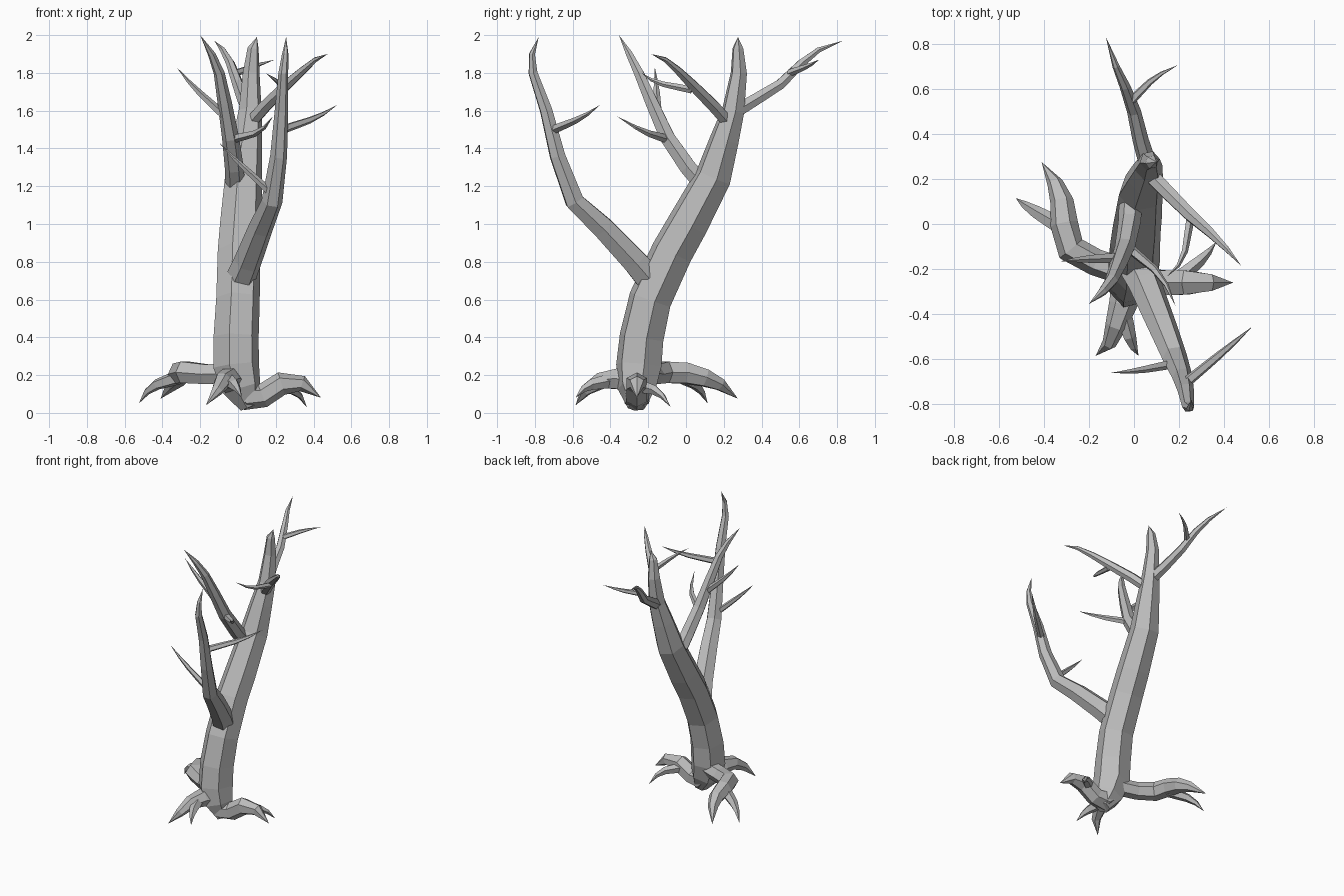
import bpy, bmesh, math
from mathutils import Vector

bark = bpy.data.materials.new("grey_bark")
bark.diffuse_color = (0.5, 0.5, 0.5, 1)


def limb(name, pts, phase=15, sides=6):
    """Faceted tapering tube through (x, y, z, radius); radius 0 closes to a point."""
    bm = bmesh.new()
    P = [Vector(p[:3]) for p in pts]
    n = None
    prev = None
    for i, p in enumerate(pts):
        t = (P[min(i + 1, len(P) - 1)] - P[max(i - 1, 0)]).normalized()
        if n is None:
            n = Vector((1, 0, 0)) if abs(t.x) < 0.8 else Vector((0, 1, 0))
        n = (n - t * n.dot(t)).normalized()      # carry the frame along the path
        b = t.cross(n)
        if p[3] == 0:
            tip = bm.verts.new(P[i])
            for k in range(sides):
                bm.faces.new((prev[k], prev[(k + 1) % sides], tip))
            break
        ring = []
        for k in range(sides):
            a = math.radians(phase) + math.tau * k / sides
            ring.append(bm.verts.new(P[i] + (n * math.cos(a) + b * math.sin(a)) * p[3]))
        if prev:
            for k in range(sides):
                j = (k + 1) % sides
                bm.faces.new((prev[k], prev[j], ring[j], ring[k]))
        else:
            bm.faces.new(ring[::-1])
        prev = ring
    bmesh.ops.recalc_face_normals(bm, faces=bm.faces)
    me = bpy.data.meshes.new(name)
    bm.to_mesh(me)
    bm.free()
    me.materials.append(bark)
    ob = bpy.data.objects.new(name, me)
    bpy.context.collection.objects.link(ob)


def twig(name, a, m, e, r=0.024):
    """Thin curved side shoot: base, middle, tip."""
    a, m, e = Vector(a), Vector(m), Vector(e)
    q = (m + e) / 2 + (m - (a + e) / 2) * 0.4
    limb(name, [(*a, r), (*((a + m) / 2), r * 0.9), (*m, r * 0.75), (*q, r * 0.45), (*e, 0)], 0, 5)


# leaning trunk
limb("trunk", [(.06, -.26, .03, .05), (.02, -.26, .13, .105), (-.01, -.25, .25, .125),
               (-.01, -.235, .4, .122), (0, -.19, .6, .118), (.005, -.075, .85, .115),
               (.015, .01, 1.0, .112), (.03, .145, 1.25, .1), (.05, .205, 1.45, .08),
               (.065, .25, 1.6, .062), (.07, .28, 1.8, .045), (.08, .275, 1.93, .03),
               (.1, .275, 1.99, 0)])

# roots and their side shoots
limb("right_root", [(.0, -.26, .14, .08), (.06, -.26, .085, .075), (.13, -.26, .09, .063), (.23, -.26, .155, .062),
                    (.34, -.26, .155, .042), (.44, -.26, .08, 0)], 0)
twig("right_root_shoot", (.2, -.24, .14), (.29, -.165, .12), (.365, -.08, .03), .035)
limb("left_root", [(-.02, -.22, .21, .06), (-.17, -.17, .205, .06), (-.28, -.11, .215, .065),
                   (-.31, 0, .21, .062), (-.32, .1, .185, .052), (-.35, .18, .15, .036),
                   (-.41, .275, .075, 0)], 0)
twig("left_root_shoot", (-.31, -.02, .19), (-.43, .05, .15), (-.525, .115, .05), .04)
limb("front_root", [(-.02, -.25, .16, .08), (-.05, -.36, .18, .062), (-.08, -.45, .17, .048),
                    (-.11, -.53, .12, .032), (-.17, -.585, .04, 0)], 0)
twig("front_root_shoot", (-.05, -.4, .17), (-.02, -.5, .15), (.02, -.585, .08), .04)

# low front branch with two twigs
limb("front_branch", [(.02, -.21, .73, .08), (.05, -.27, .8, .075), (.12, -.44, .98, .066),
                      (.18, -.59, 1.12, .056), (.215, -.68, 1.36, .045), (.23, -.74, 1.6, .036),
                      (.24, -.81, 1.8, .026), (.25, -.815, 1.9, .017), (.255, -.78, 1.99, 0)], 0)
twig("front_branch_right_twig", (.235, -.7, 1.5), (.38, -.58, 1.55), (.525, -.455, 1.63))
twig("front_branch_left_twig", (.17, -.62, 1.17), (.04, -.645, 1.29), (-.1, -.66, 1.43), .022)

# upper left branch with two twigs
limb("left_branch", [(-.015, .08, 1.22, .052), (-.02, .01, 1.3, .05), (-.04, -.1, 1.46, .045),
                     (-.07, -.18, 1.64, .038), (-.1, -.25, 1.8, .029), (-.14, -.3, 1.9, .02),
                     (-.2, -.355, 2.0, 0)], 0)
twig("left_branch_outer_twig", (-.07, -.15, 1.57), (-.2, -.155, 1.69), (-.325, -.165, 1.83))
twig("left_branch_front_twig", (-.03, -.1, 1.45), (.09, -.2, 1.48), (.185, -.365, 1.57))

# rear branch with one twig
limb("rear_branch", [(.06, .27, 1.6, .04), (.03, .37, 1.66, .036), (.0, .5, 1.74, .031),
                     (-.04, .61, 1.85, .024), (-.08, .7, 1.92, .016), (-.125, .83, 1.97, 0)], 0)
twig("rear_branch_twig", (-.01, .55, 1.8), (.07, .63, 1.83), (.195, .705, 1.87), .02)

# upper right branch with one twig
limb("right_branch", [(.07, .22, 1.54, .036), (.14, .15, 1.62, .036), (.25, .04, 1.73, .031),
                      (.34, -.04, 1.81, .023), (.41, -.11, 1.87, .014), (.475, -.185, 1.9, 0)], 0)
twig("right_branch_twig", (.25, .03, 1.71), (.225, -.12, 1.74), (.145, -.235, 1.8), .02)
